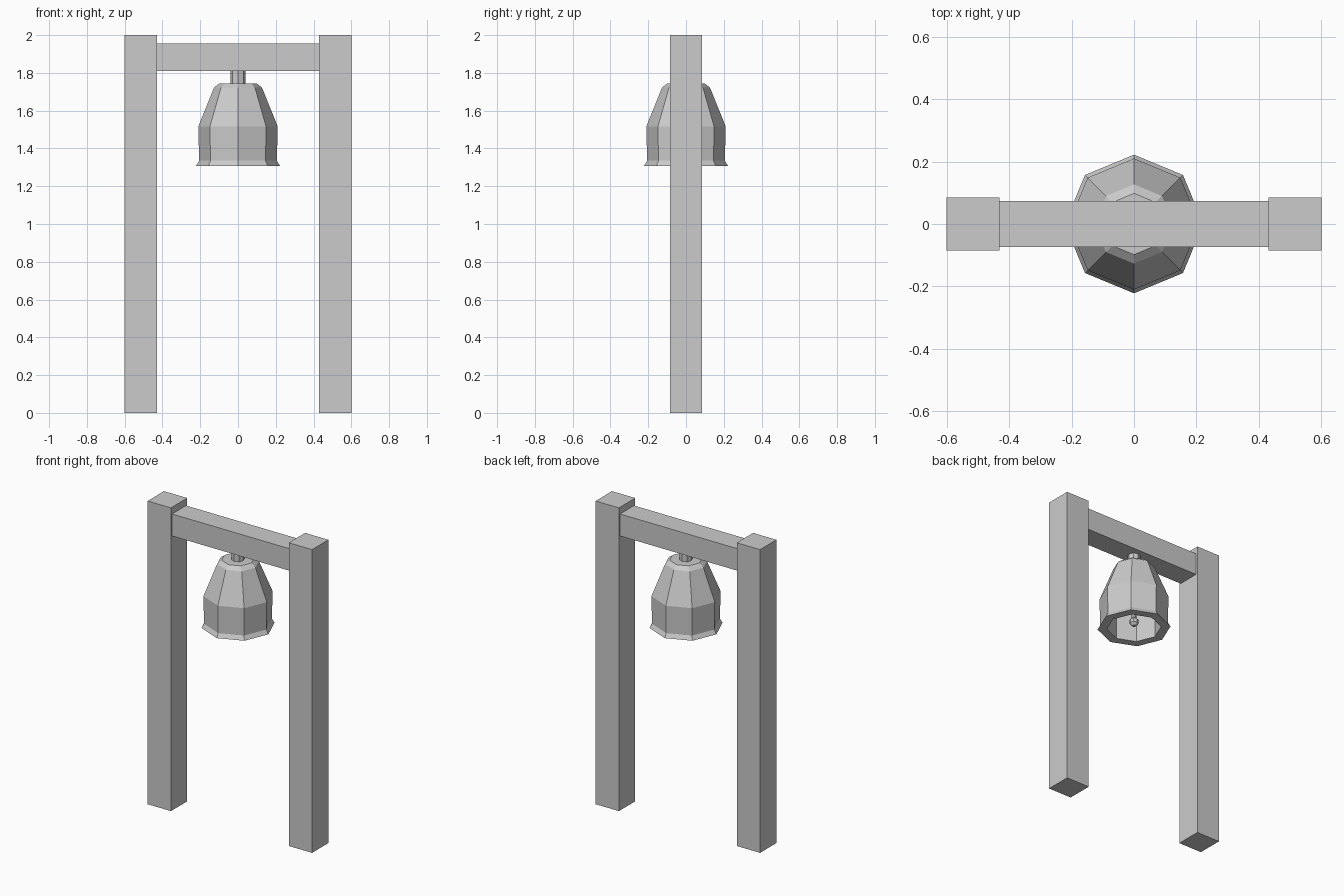
import bpy, bmesh, math

if "Cube" in bpy.data.objects:
    bpy.data.objects.remove(bpy.data.objects["Cube"])


def finish(name, bm):
    bmesh.ops.recalc_face_normals(bm, faces=bm.faces)
    mesh = bpy.data.meshes.new(name)
    bm.to_mesh(mesh)
    bm.free()
    obj = bpy.data.objects.new(name, mesh)
    bpy.context.collection.objects.link(obj)
    return obj


def box(name, size, center):
    bm = bmesh.new()
    bmesh.ops.create_cube(bm, size=1)
    bmesh.ops.scale(bm, vec=size, verts=bm.verts)
    bmesh.ops.translate(bm, vec=center, verts=bm.verts)
    return finish(name, bm)


def lathe(name, profile, sides=8):
    """Revolve (radius, z) points about z and cap both ends."""
    bm = bmesh.new()
    rings = []
    for r, z in profile:
        rings.append([bm.verts.new((r * math.cos(i * math.tau / sides),
                                    r * math.sin(i * math.tau / sides), z))
                      for i in range(sides)])
    for a, b in zip(rings, rings[1:]):
        for i in range(sides):
            j = (i + 1) % sides
            bm.faces.new((a[i], a[j], b[j], b[i]))
    bm.faces.new(rings[0])
    bm.faces.new(rings[-1])
    return finish(name, bm)


# Two square posts
for side, label in ((-1, "left"), (1, "right")):
    box(label + "_post", (0.17, 0.17, 2.0), (side * 0.515, 0, 1.0))

# Crossbeam between the posts
box("crossbeam", (0.86, 0.146, 0.145), (0, 0, 1.8825))

# Hanger joining bell and beam
lathe("hanger", [(0.04, 1.745), (0.04, 1.812)])

# Hollow bell: outside from crown to lip, then up the inside
lathe("bell", [(0.098, 1.745), (0.127, 1.722), (0.21, 1.517), (0.206, 1.335),
               (0.222, 1.308), (0.165, 1.308), (0.165, 1.50),
               (0.10, 1.69)])

# Clapper: thin rod with a small ball
lathe("clapper_rod", [(0.014, 1.35), (0.014, 1.69)])
lathe("clapper_ball", [(0.012, 1.322), (0.028, 1.338), (0.028, 1.362), (0.012, 1.378)])
